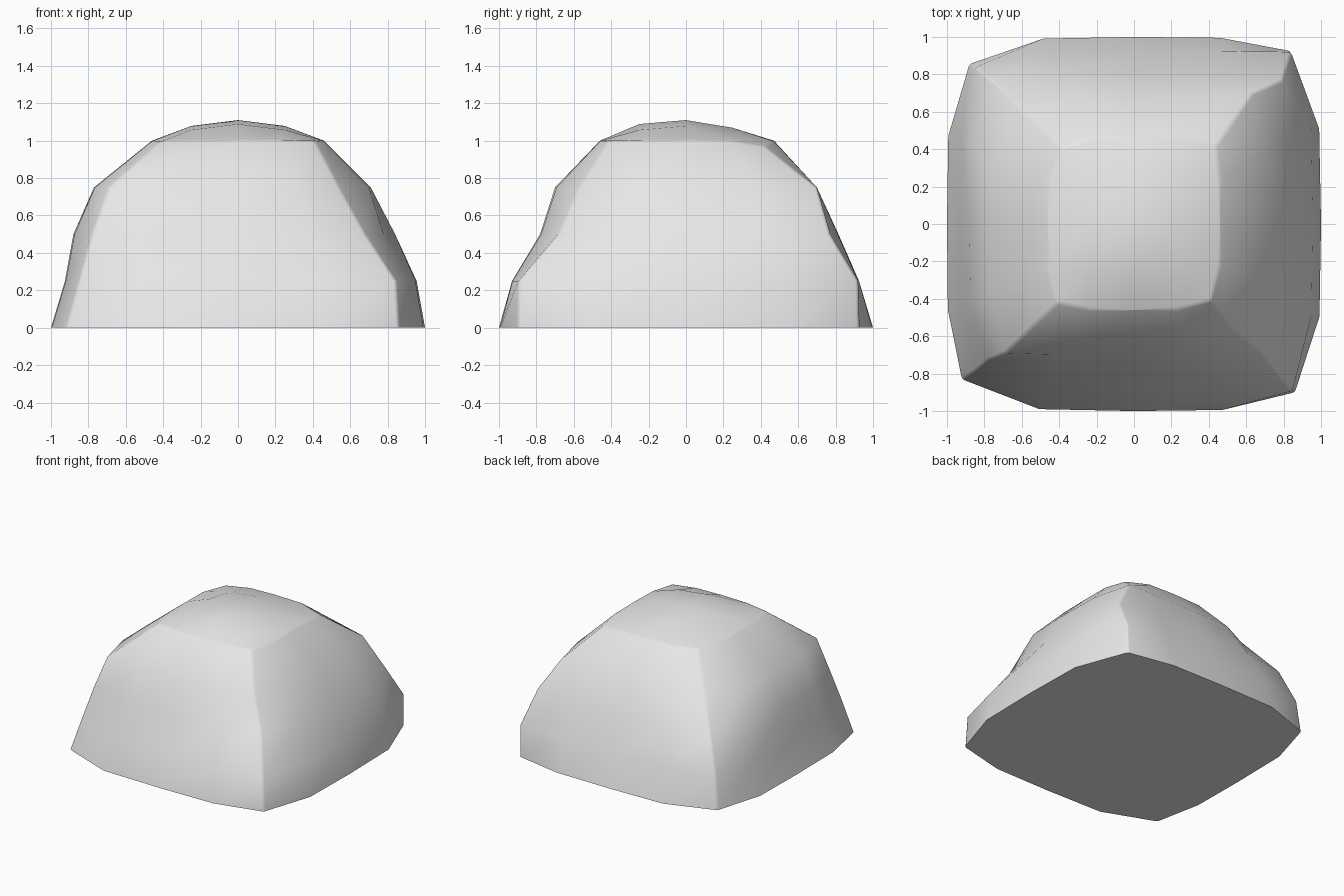
import bpy, bmesh, math

if "Cube" in bpy.data.objects:
    bpy.data.objects.remove(bpy.data.objects["Cube"], do_unlink=True)

stone = bpy.data.materials.new("light grey stone")
stone.use_nodes = True
stone.diffuse_color = (0.8, 0.8, 0.8, 1)
stone.node_tree.nodes["Principled BSDF"].inputs["Base Color"].default_value = (0.8, 0.8, 0.8, 1)

# Corner ridges and side middles, listed from the ground up
heights = [0, 0.25, 0.5, 0.75, 1.0]
ridges = [
    [(-.92, -.83), (-.85, -.785), (-.78, -.73), (-.69, -.69), (-.41, -.42)],
    [(.86, -.90), (.845, -.895), (.68, -.68), (.54, -.57), (.41, -.41)],
    [(.835, .925), (.84, .92), (.79, .77), (.63, .70), (.44, .42)],
    [(-.88, .855), (-.85, .84), (-.75, .76), (-.56, .57), (-.39, .40)],
]
middles = [
    [(0, -1), (0, -.93), (0, -.78), (0, -.70), (0, -.46)],
    [(1, 0), (.955, 0), (.84, 0), (.71, 0), (.46, 0)],
    [(0, 1), (0, .925), (0, .815), (0, .70), (0, .47)],
    [(-1, 0), (-.925, 0), (-.88, 0), (-.77, 0), (-.46, 0)],
]


def quarter(corner, middle, side):
    """Point halfway along a side, bulged out towards its middle."""
    along = side % 2
    p = [0, 0]
    p[along] = (corner[along] + middle[along]) * 0.55
    p[1 - along] = corner[1 - along] + 0.94 * (middle[1 - along] - corner[1 - along])
    return p


bm = bmesh.new()

# Stacked rings of sixteen points
rings = []
for level, z in enumerate(heights):
    ring = []
    for side in range(4):
        a, b = ridges[side][level], ridges[(side + 1) % 4][level]
        m = middles[side][level]
        for p in (a, quarter(a, m, side), m, quarter(b, m, side)):
            ring.append(bm.verts.new((p[0], p[1], z)))
    rings.append(ring)

# Shallow hollow beside the front ridge, and a chipped back corner of the cap
rings[2][5].co.x -= 0.05
rings[4][8].co.z -= 0.03

for low, high in zip(rings, rings[1:]):
    for k in range(16):
        n = (k + 1) % 16
        bm.faces.new((low[k], low[n], high[n], high[k]))

# Flat underside
bm.faces.new(list(reversed(rings[0])))

# Domed cap as a grid that joins the top ring
cells = ([(i, -2) for i in range(-2, 2)] + [(2, j) for j in range(-2, 2)]
         + [(-i, 2) for i in range(-2, 2)] + [(-2, -j) for j in range(-2, 2)])
grid = dict(zip(cells, rings[-1]))
for i in range(-1, 2):
    for j in range(-1, 2):
        x, y = i * 0.25, j * 0.25
        grid[i, j] = bm.verts.new((x, y, 1.11 - 0.5 * (x * x + y * y) - 0.04 * y))
for i in range(-2, 2):
    for j in range(-2, 2):
        bm.faces.new((grid[i, j], grid[i + 1, j], grid[i + 1, j + 1], grid[i, j + 1]))

# Narrow rounding along the four ridges and the cap rim
soft = []
for k in range(0, 16, 4):
    soft += [bm.edges.get((a[k], b[k])) for a, b in zip(rings, rings[1:])]
top = rings[-1]
soft += [bm.edges.get((top[k], top[(k + 1) % 16])) for k in range(16)]
bmesh.ops.bevel(bm, geom=soft, offset=0.015, offset_type='OFFSET', segments=2,
                profile=0.5, affect='EDGES', clamp_overlap=True)
bmesh.ops.recalc_face_normals(bm, faces=bm.faces)

mesh = bpy.data.meshes.new("rock")
bm.to_mesh(mesh)
bm.free()
mesh.materials.append(stone)
rock = bpy.data.objects.new("rock", mesh)
bpy.context.collection.objects.link(rock)
bpy.context.view_layer.objects.active = rock
rock.select_set(True)
bpy.ops.object.shade_smooth_by_angle(angle=math.radians(50))
